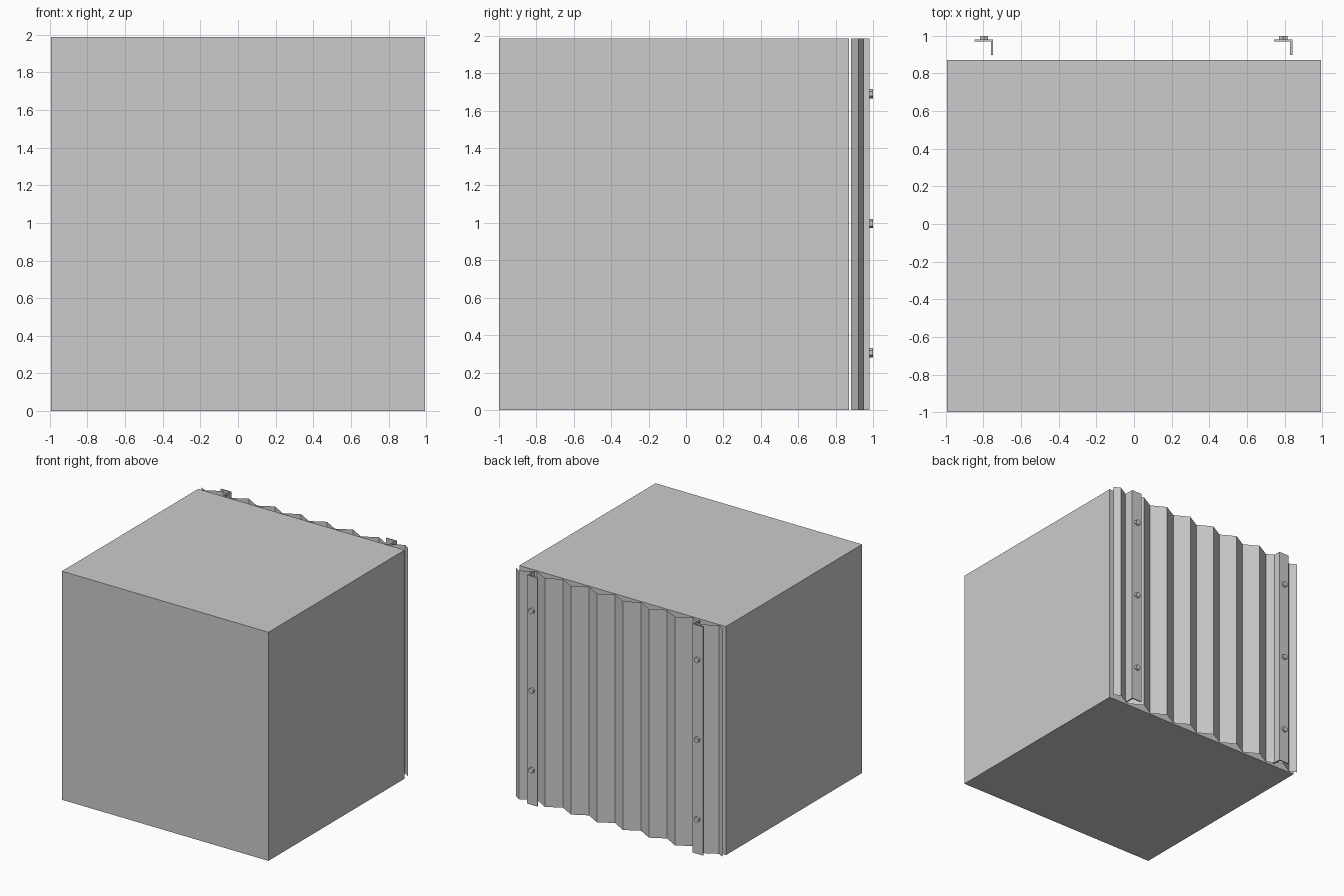
import bpy, bmesh, math
from mathutils import Matrix

if "Cube" in bpy.data.objects:
    bpy.data.objects.remove(bpy.data.objects["Cube"])

H = 1.987      # overall height
W = 0.993      # half width


def make(name, bm):
    mesh = bpy.data.meshes.new(name)
    bm.to_mesh(mesh)
    bm.free()
    obj = bpy.data.objects.new(name, mesh)
    bpy.context.collection.objects.link(obj)
    return obj


def extrude_profile(name, pts, closed):
    """Sweep an xy profile straight up; closed profiles get end caps."""
    bm = bmesh.new()
    low = [bm.verts.new((x, y, 0)) for x, y in pts]
    top = [bm.verts.new((x, y, H)) for x, y in pts]
    n = len(pts)
    for i in range(n if closed else n - 1):
        j = (i + 1) % n
        bm.faces.new((low[i], low[j], top[j], top[i]))
    if closed:
        bm.faces.new(low[::-1])
        bm.faces.new(top)
        bmesh.ops.recalc_face_normals(bm, faces=bm.faces)
    return make(name, bm)


# Solid block
extrude_profile("main_block", [(-W, -1), (W, -1), (W, 0.871), (-W, 0.871)], True)

# Corrugated sheet: zigzag from +x to -x so that faces point backwards
valley, peak, half = 0.881, 0.951, 0.125
zigzag = [(W, 0.919)]
for i in range(16):
    zigzag.append((0.94 - i * half, valley if i % 2 else peak))
zigzag.append((-W, 0.914))
extrude_profile("corrugated_sheet", zigzag, False)

# Angle brackets, each with three hexagonal bolt heads
for side, x in (("right", -0.798), ("left", 0.793)):
    angle = [(-0.05, 0.971), (0.037, 0.971), (0.037, 0.897),
             (0.049, 0.897), (0.049, 0.980), (-0.05, 0.980)]
    extrude_profile(f"{side}_angle_bracket", [(x + a, y) for a, y in angle], True)
    for k, z in enumerate((0.305, 0.997, 1.69)):
        bm = bmesh.new()
        bmesh.ops.create_cone(bm, cap_ends=True, segments=6,
                              radius1=0.025, radius2=0.025, depth=0.022)
        bmesh.ops.transform(bm, verts=bm.verts, matrix=Matrix.Translation((x, 0.989, z))
                            @ Matrix.Rotation(math.pi / 2, 4, 'X'))
        make(f"{side}_bolt_{k + 1}", bm)
